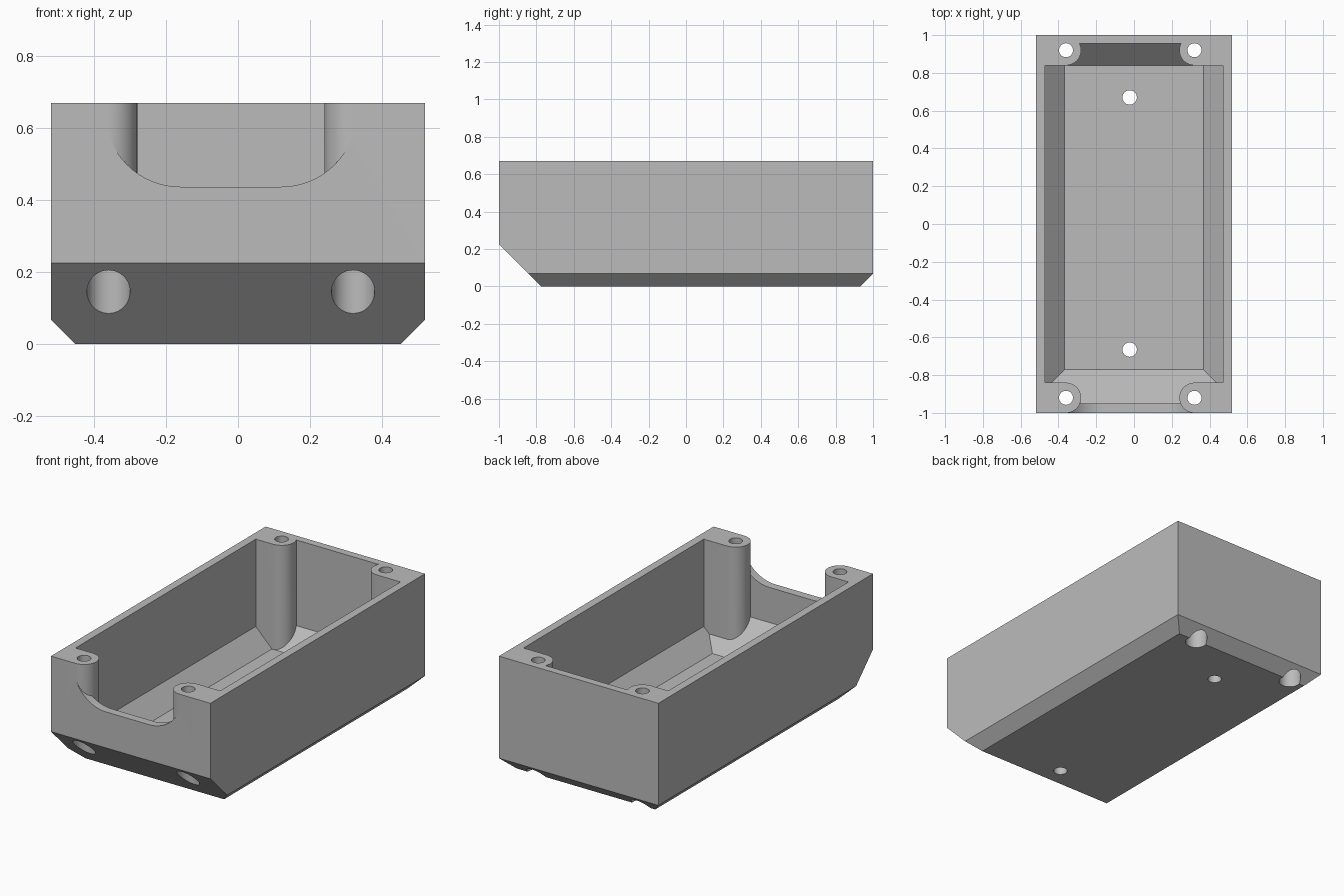
import bpy, bmesh
from math import sin, cos, pi
from mathutils import Vector

if "Cube" in bpy.data.objects:
    bpy.data.objects.remove(bpy.data.objects["Cube"])

grey = bpy.data.materials.new("light grey plastic")
grey.use_nodes = True
colour = (0.5, 0.5, 0.5, 1)
grey.diffuse_color = colour
grey.node_tree.nodes["Principled BSDF"].inputs["Base Color"].default_value = colour


def finish(name, bm):
    bmesh.ops.recalc_face_normals(bm, faces=bm.faces)
    mesh = bpy.data.meshes.new(name)
    bm.to_mesh(mesh)
    bm.free()
    mesh.materials.append(grey)
    obj = bpy.data.objects.new(name, mesh)
    bpy.context.collection.objects.link(obj)
    return obj


def prism(name, points, direction):
    """Extrude a flat outline along a direction."""
    bm = bmesh.new()
    face = bm.faces.new([bm.verts.new(p) for p in points])
    ext = bmesh.ops.extrude_face_region(bm, geom=[face], use_keep_orig=True)
    moved = [g for g in ext["geom"] if isinstance(g, bmesh.types.BMVert)]
    bmesh.ops.translate(bm, verts=moved, vec=direction)
    return finish(name, bm)


def chamfered_box(name, lo, hi, cuts):
    """Box trimmed by planes, each given as a point and an outward normal."""
    bm = bmesh.new()
    bmesh.ops.create_cube(bm, size=1)
    for v in bm.verts:
        v.co = Vector([h if c > 0 else l for c, l, h in zip(v.co, lo, hi)])
    for point, normal in cuts:
        res = bmesh.ops.bisect_plane(bm, geom=bm.verts[:] + bm.edges[:] + bm.faces[:],
                                     plane_co=point, plane_no=normal, clear_outer=True)
        rim = [g for g in res["geom_cut"] if isinstance(g, bmesh.types.BMEdge)]
        bmesh.ops.edgeloop_fill(bm, edges=rim)
    return finish(name, bm)


def bore(name, x, y, radius, bottom, top):
    ring = [(x + radius * cos(i * pi / 24), y + radius * sin(i * pi / 24), bottom)
            for i in range(48)]
    return prism(name, ring, (0, 0, top - bottom))


def cut(target, cutters):
    """Subtract each cutter and bake the result."""
    for c in cutters:
        c.hide_render = True
        mod = target.modifiers.new("cut", "BOOLEAN")
        mod.operation, mod.solver, mod.object = "DIFFERENCE", "EXACT", c
    graph = bpy.context.evaluated_depsgraph_get()
    mesh = bpy.data.meshes.new_from_object(target.evaluated_get(graph))
    target.modifiers.clear()
    target.data = mesh


def slopes(side, front, back, z):
    """45 degree planes around the underside, meeting height z at these edges."""
    return [((side, 0, z), (1, 0, -1)), ((-side, 0, z), (-1, 0, -1)),
            ((0, front, z), (0, -1, -1)), ((0, back, z), (0, 1, -1))]


TOP = 0.67
FLOOR = 0.05
POSTS = [(x, y, sx, sy) for x, sx in ((-0.36, -1), (0.32, 1))
         for y, sy in ((-0.92, -1), (0.92, 1))]
R = 0.08

# Outer case with chamfered underside
case = chamfered_box("open_case", (-0.52, -1, 0), (0.52, 1, TOP),
                     slopes(0.452, -0.775, 0.932, 0))

# Inner cavity with sloped floor edges
cavity = chamfered_box("cavity_cutter", (-0.472, -0.95, FLOOR), (0.472, 0.955, 0.9),
                       slopes(0.367, -0.77, 0.84, FLOOR))

# Rounded slot through the front wall
slot_r, slot_z, slot_mid, slot_flat = 0.21, 0.437, -0.02, 0.14
arc = [(slot_r * sin(i * pi / 32), slot_r * (1 - cos(i * pi / 32))) for i in range(17)]
right = [(slot_mid + slot_flat + u, -1.1, slot_z + v) for u, v in arc]
right.append((slot_mid + slot_flat + slot_r, -1.1, 0.9))
left = [(2 * slot_mid - x, y, z) for x, y, z in reversed(right)]
slot = prism("front_slot_cutter", right + left, (0, 0.2, 0))

# Corner screw posts, kept solid by removing them from the cutters
posts = []
for x, y, sx, sy in POSTS:
    turn = [-pi / 2 + i * pi / 24 for i in range(25)]
    outline = [(-R * cos(t), R * sin(t)) for t in turn]
    outline += [(0, 0.3), (0.3, 0.3), (0.3, -R)]
    posts.append(prism("post_helper", [(x + sx * u, y + sy * v, -0.2) for u, v in outline],
                       (0, 0, 1.4)))
cut(cavity, posts)
cut(slot, posts)

# Screw holes, wide recesses below them, and two floor holes
holes = []
for x, y, sx, sy in POSTS:
    holes.append(bore("screw_hole_cutter", x, y, 0.037, -0.1, 0.8))
    holes.append(bore("screw_recess_cutter", x, y, 0.06, -0.1, 0.3))
for y in (-0.665, 0.67):
    holes.append(bore("floor_hole_cutter", -0.023, y, 0.038, -0.1, 0.2))

cut(case, [cavity, slot] + holes)
for helper in [cavity, slot] + posts + holes:
    bpy.data.objects.remove(helper)

# Smooth round walls, crisp edges
bpy.ops.object.select_all(action="DESELECT")
case.select_set(True)
bpy.context.view_layer.objects.active = case
bpy.ops.object.shade_smooth_by_angle(angle=pi / 7)
